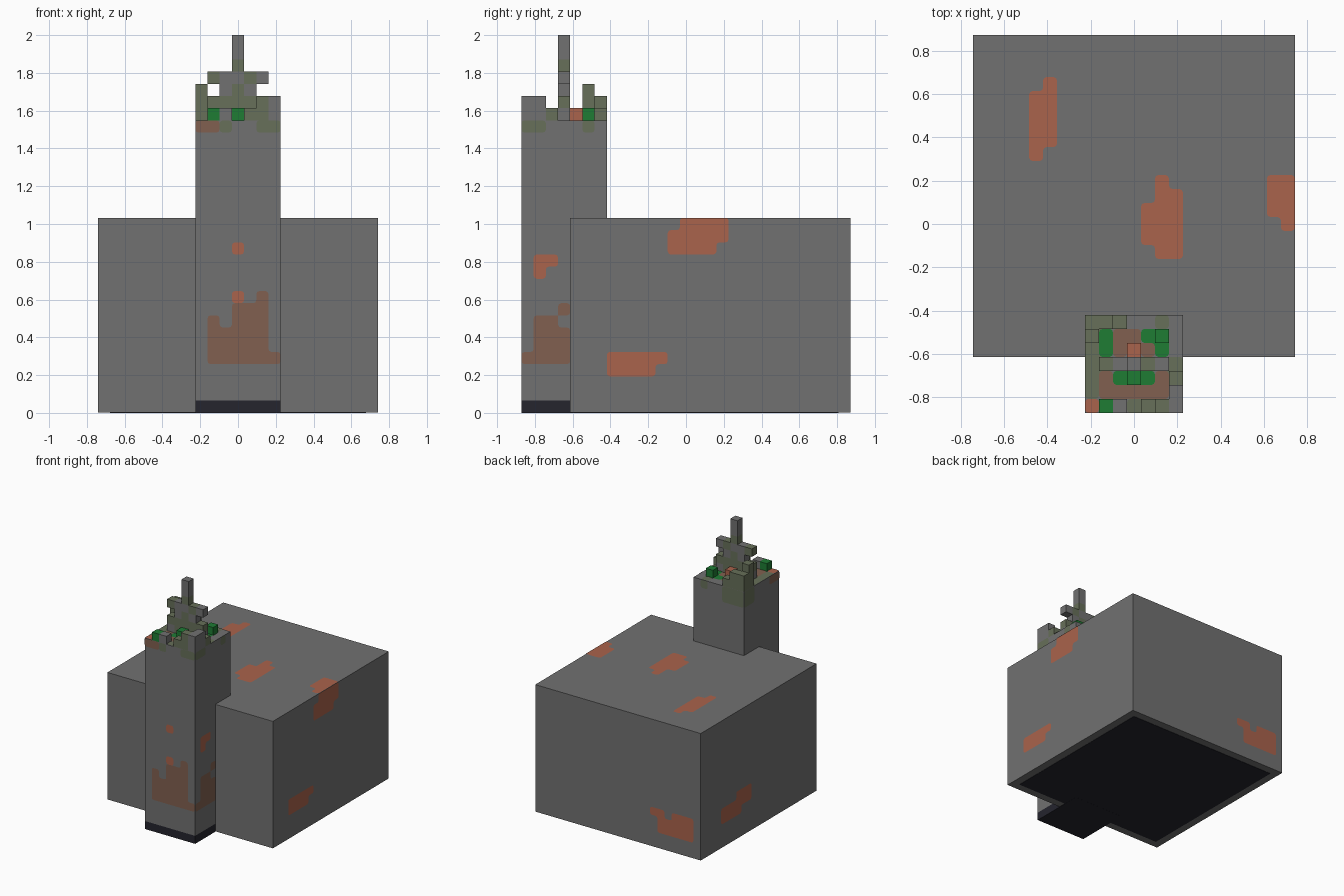
import bpy, bmesh
from mathutils import Vector

if "Cube" in bpy.data.objects:
    bpy.data.objects.remove(bpy.data.objects["Cube"], do_unlink=True)

U = 2 / 31      # one block
SKIN = 0.003    # thickness allowance of painted patches


def material(name, rgb):
    m = bpy.data.materials.new(name)
    m.diffuse_color = (*rgb, 1)
    m.use_nodes = True
    bsdf = next(n for n in m.node_tree.nodes if n.type == 'BSDF_PRINCIPLED')
    bsdf.inputs["Base Color"].default_value = (*rgb, 1)
    return m


MATS = {
    'G': material("stone_grey", (0.165, 0.165, 0.165)),
    'M': material("moss_grey_green", (0.135, 0.16, 0.1)),
    'E': material("leaf_green", (0.013, 0.2, 0.034)),
    'B': material("dull_brown", (0.22, 0.118, 0.08)),
    'O': material("rust_orange", (0.4, 0.125, 0.072)),
    'D': material("dark_base", (0.018, 0.018, 0.027)),
}
KEYS = list(MATS)


def finish(name, bm):
    me = bpy.data.meshes.new(name)
    bm.to_mesh(me)
    bm.free()
    for m in MATS.values():
        me.materials.append(m)
    ob = bpy.data.objects.new(name, me)
    bpy.context.collection.objects.link(ob)
    return ob


def blocks(name, items):
    """Boxes given as (low corner, high corner, colour key), in blocks."""
    bm = bmesh.new()
    for lo, hi, key in items:
        lo, hi = Vector(lo) * U, Vector(hi) * U
        verts = bmesh.ops.create_cube(bm, size=1)["verts"]
        for v in verts:
            v.co = (lo + hi) / 2 + v.co * (hi - lo)
        for f in {f for v in verts for f in v.link_faces}:
            f.material_index = KEYS.index(key)
    return finish(name, bm)


SIDES = {
    'front': ((1, 0, 0), (0, 0, 1)),
    'back': ((-1, 0, 0), (0, 0, 1)),
    'left': ((0, 1, 0), (0, 0, 1)),
    'right': ((0, -1, 0), (0, 0, 1)),
    'top': ((1, 0, 0), (0, 1, 0)),
}


def patch(name, side, corner, rows):
    """Painted patch with softened corners; rows run downwards from the top."""
    u, v = map(Vector, SIDES[side])
    base = Vector(corner) * U + u.cross(v) * SKIN
    for key in sorted(set("".join(rows)) - {'.', 'G'}):
        bm = bmesh.new()
        for j, row in enumerate(reversed(rows)):
            for i, c in enumerate(row):
                if c == key:
                    quad = [(i, j), (i + 1, j), (i + 1, j + 1), (i, j + 1)]
                    bm.faces.new([bm.verts.new(base + (u * a + v * b) * U) for a, b in quad])
        bmesh.ops.remove_doubles(bm, verts=bm.verts, dist=U / 100)
        bmesh.ops.dissolve_limit(bm, angle_limit=0.05, verts=bm.verts, edges=bm.edges)
        corners = [w for w in bm.verts if len(w.link_edges) == 2]
        bmesh.ops.bevel(bm, geom=corners, offset=U * 0.25, segments=2, profile=0.5, affect='VERTICES')
        for f in bm.faces:
            f.material_index = KEYS.index(key)
        finish(name + "_" + MATS[key].name, bm)


# Main hall, tower and dark underside
LIFT = SKIN / U
blocks("main_hall", [((-11.5, -9.5, LIFT), (11.5, 13.5, 16), 'G')])
blocks("hall_underside", [((-10.5, -8.5, 0.01), (10.5, 12.5, 0.1), 'D')])
blocks("tower", [((-3.5, -13.5, 1), (3.5, -6.5, 24), 'G')])
blocks("tower_base", [((-3.5, -13.5, 0), (3.5, -6.5, 1), 'D')])

# Tower roof: colours and block heights, back row first
ROOF = ["MMMGGMG",
        "MEBBEEG",
        "MEBOBEG",
        "MMGGGMM",
        "MBEEEBM",
        "MBBBBBG",
        "OEGMMMG"]
HEIGHTS = ["2210000",
           "3000010",
           "0001000",
           "0000000",
           "0001001",
           "0000002",
           "0110122"]
patch("tower_roof", 'top', (-3.5, -13.5, 24), ROOF)
cells = []
for j, (colours, heights) in enumerate(zip(ROOF, HEIGHTS)):
    for i, (key, h) in enumerate(zip(colours, heights)):
        if h != '0':
            x, y = i - 3.5, -7.5 - j
            cells.append(((x, y, 24), (x + 1, y + 1, 24 + int(h)), key))
blocks("parapet_blocks", cells)

# Spire with side arms
SPIRE = ["..G..",
         "..G..",
         "..M..",
         "MGGMG",
         ".GMG.",
         "MMMMM",
         "GMMMG"]
blocks("spire", [((i - 2.5, -10.5, 30 - j), (i - 1.5, -9.5, 31 - j), key)
                 for j, row in enumerate(SPIRE) for i, key in enumerate(row) if key != '.'])

# Rust and moss on the tower walls
patch("tower_front_spot_high", 'front', (-0.5, -13.5, 13), ["O"])
patch("tower_front_spot_low", 'front', (-0.5, -13.5, 9), ["O"])
patch("tower_front_stain", 'front', (-2.5, -13.5, 4),
      ["....B.", "..BBB.", "B.BBB.", "BBBBB.", "BBBBB.", "BBBBBB"])
patch("tower_front_edge", 'front', (-3.5, -13.5, 23), ["BBM..MM"])
patch("tower_left_spot", 'left', (3.5, -12.5, 11), ["OO", "O."])
patch("tower_left_stain", 'left', (3.5, -13.5, 4),
      ["...B", ".BB.", ".BBB", ".BBB", "BBBB"])
patch("tower_left_edge", 'left', (3.5, -13.5, 23), ["MM...M."])
patch("tower_back_edge", 'back', (3.5, -6.5, 22), [".M..MMM", "....MMM"])
patch("tower_right_edge", 'right', (-3.5, -6.5, 22), ["MM...BB", "MM....."])

# Rust on the hall walls
patch("hall_left_high", 'left', (11.5, -1.5, 13), [".OOOO", "OOOOO", "OOOO."])
patch("hall_left_low", 'left', (11.5, -6.5, 3), ["OOOOO", "OOOO."])
patch("hall_back", 'back', (-4.5, 13.5, 2), ["OO.OOO", ".OOOOO", ".OOOOO"])
patch("hall_right", 'right', (-11.5, 9.5, 3), ["...OOO", "OOOOOO", "OOOO.."])

# Rust on the hall roof
patch("hall_roof_edge", 'top', (9.5, -0.5, 16), ["OO", "OO", "OO", ".O"])
patch("hall_roof_rear", 'top', (-7.5, 4.5, 16), [".O", "OO", "OO", "OO", "OO", "O."])
patch("hall_roof_middle", 'top', (0.5, -2.5, 16),
      [".O.", ".OO", "OOO", "OOO", "OOO", ".OO"])
